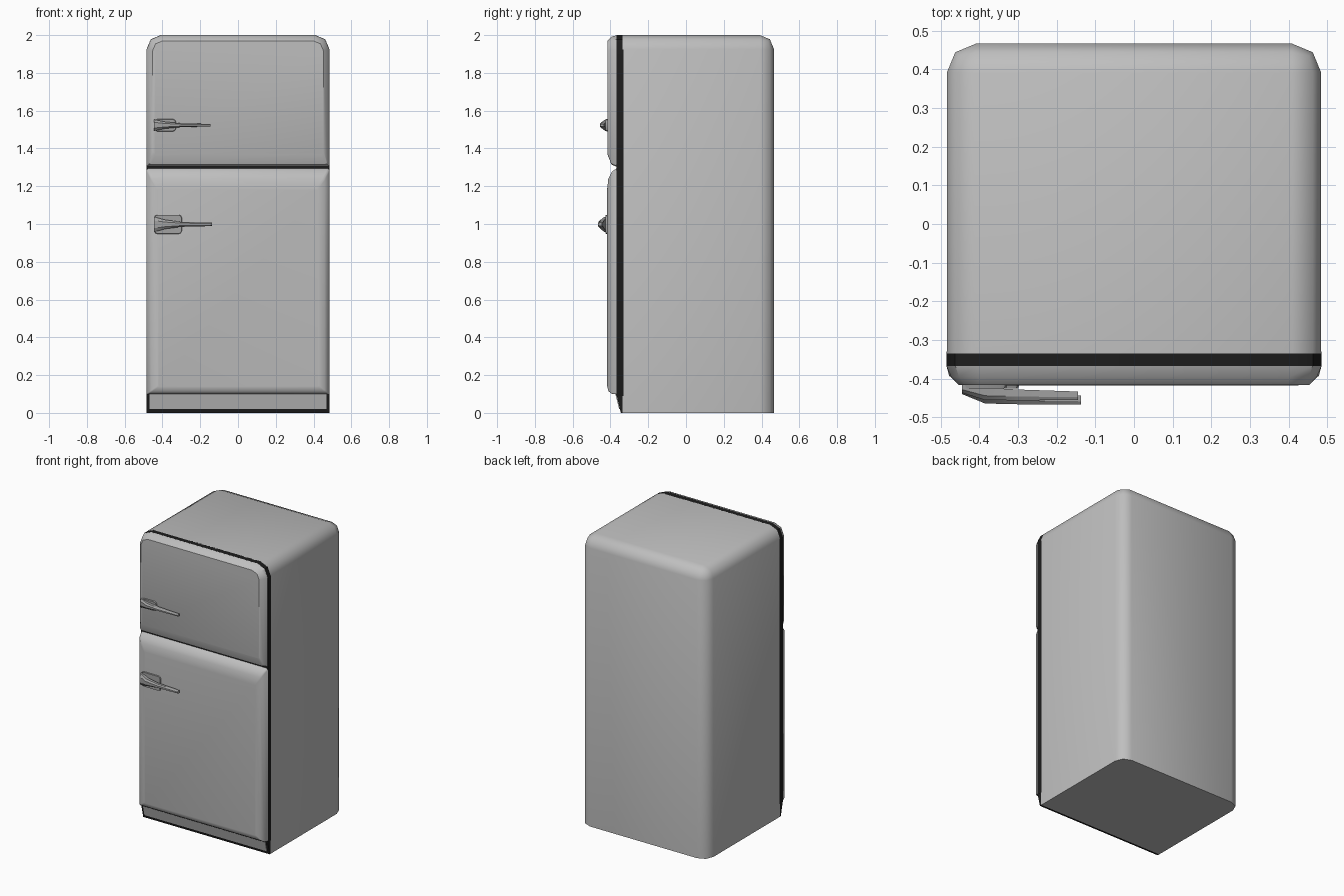
import bpy, bmesh, math

if "Cube" in bpy.data.objects:
    bpy.data.objects.remove(bpy.data.objects["Cube"])

def material(name, v):
    m = bpy.data.materials.new(name)
    m.diffuse_color = (v, v, v, 1)
    m.use_nodes = True
    m.node_tree.nodes["Principled BSDF"].inputs["Base Color"].default_value = m.diffuse_color
    return m

ENAMEL = material("grey enamel", 0.52)
RUBBER = material("black rubber", 0.012)
METAL = material("dull metal", 0.36)

def finish(bm, name, mat, angle):
    bmesh.ops.recalc_face_normals(bm, faces=bm.faces)
    me = bpy.data.meshes.new(name)
    bm.to_mesh(me)
    bm.free()
    ob = bpy.data.objects.new(name, me)
    bpy.context.collection.objects.link(ob)
    me.materials.append(mat)
    bpy.ops.object.select_all(action='DESELECT')
    ob.select_set(True)
    bpy.context.view_layer.objects.active = ob
    bpy.ops.object.shade_smooth_by_angle(angle=math.radians(angle))
    return ob

def loft(name, rings, mat, angle=30):
    """Skin a list of equal-length point rings and cap both ends."""
    bm = bmesh.new()
    vs = [[bm.verts.new(p) for p in r] for r in rings]
    n = len(vs[0])
    for a, b in zip(vs, vs[1:]):
        for i in range(n):
            j = (i + 1) % n
            bm.faces.new((a[i], a[j], b[j], b[i]))
    bm.faces.new(vs[0])
    bm.faces.new(vs[-1])
    return finish(bm, name, mat, angle)

def rounded(y, x0, x1, z0, z1, r_bot, r_top, segs=2):
    """Rounded rectangle in the xz plane at depth y."""
    pts = []
    for cx, cz, r, start in ((x1 - r_bot, z0 + r_bot, r_bot, -90), (x1 - r_top, z1 - r_top, r_top, 0),
                             (x0 + r_top, z1 - r_top, r_top, 90), (x0 + r_bot, z0 + r_bot, r_bot, 180)):
        for k in range(segs + 1):
            t = math.radians(start + 90 * k / segs)
            pts.append((cx + r * math.cos(t), y, cz + r * math.sin(t)))
    return pts

# Cabinet: box with its back uprights and top edges rounded
bm = bmesh.new()
bmesh.ops.create_cube(bm, size=1)
for v in bm.verts:
    v.co = (v.co.x * 0.968, 0.466 if v.co.y > 0 else -0.335, 2.0 if v.co.z > 0 else 0)
def is_round(e):
    a, b = (v.co for v in e.verts)
    back, top = min(a.y, b.y) > 0, min(a.z, b.z) > 1
    upright, along_y = abs(a.z - b.z) > 1, abs(a.y - b.y) > 0.5
    return (back and (upright or top)) or (top and along_y)
bmesh.ops.bevel(bm, geom=[e for e in bm.edges if is_round(e)], offset=0.075,
                segments=2, profile=0.5, affect='EDGES')
finish(bm, "cabinet", ENAMEL, 50)

# Door seal and the base behind the kick plate
loft("door_seal", [rounded(y, -0.485, 0.485, 0.09, 2.0, 0.002, 0.078) for y in (-0.33, -0.367)], RUBBER)
loft("base", [[(x, -0.33, 0), (x, -0.345, 0), (x, -0.368, 0.098), (x, -0.33, 0.098)]
              for x in (-0.484, 0.484)], RUBBER)
loft("kick_plate", [[(x, -0.345, 0.02), (x, -0.354, 0.02), (x, -0.374, 0.1), (x, -0.36, 0.1)]
                    for x in (-0.468, 0.468)], ENAMEL)

# Doors: (depth, half width, bottom, top, bottom radius, top radius)
def door(name, rows, angle):
    loft(name, [rounded(y, -w, w, z0, z1, rb, rt) for y, w, z0, z1, rb, rt in rows], ENAMEL, angle)

door("freezer_door", [(-0.366, 0.485, 1.303, 2.0, 0.012, 0.078),
                      (-0.395, 0.473, 1.315, 1.991, 0.014, 0.07),
                      (-0.416, 0.453, 1.370, 1.970, 0.015, 0.055)], 32)
door("fridge_door", [(-0.366, 0.485, 0.098, 1.295, 0.004, 0.012),
                     (-0.392, 0.478, 0.101, 1.278, 0.005, 0.012),
                     (-0.411, 0.458, 0.115, 1.240, 0.006, 0.012),
                     (-0.417, 0.425, 0.140, 1.190, 0.006, 0.012)], 60)

# Handles: mounting plate and a tapering cranked lever
def handle(prefix, z, plate_x, plate_h, end_x, reach, sz):
    loft(prefix + "_handle_plate",
         [rounded(-0.412, -0.444, plate_x, z - plate_h, z + plate_h, 0.018, 0.018),
          rounded(-0.425, -0.441, plate_x - 0.003, z - plate_h + 0.003, z + plate_h - 0.003, 0.016, 0.016)],
         METAL)
    stations = ((-0.444, 0.012, 0.012, 0.040), (-0.385, 0.032, 0.016, 0.024),
                (-0.300, 0.036, 0.014, 0.013), (end_x, 0.039, 0.011, 0.009))
    rings = []
    for x, d, hy, hz in stations:
        y, hz = -0.416 - d * reach, hz * sz
        rings.append([(x, y + hy, z - hz), (x, y + hy, z + hz), (x, y - hy * 0.3, z + hz),
                      (x, y - hy, z + hz * 0.5), (x, y - hy, z - hz * 0.5), (x, y - hy * 0.3, z - hz)])
    loft(prefix + "_handle_lever", rings, METAL, 25)

handle("freezer", 1.523, -0.327, 0.034, -0.145, 0.72, 0.75)
handle("fridge", 0.998, -0.296, 0.052, -0.137, 1.0, 1.0)
